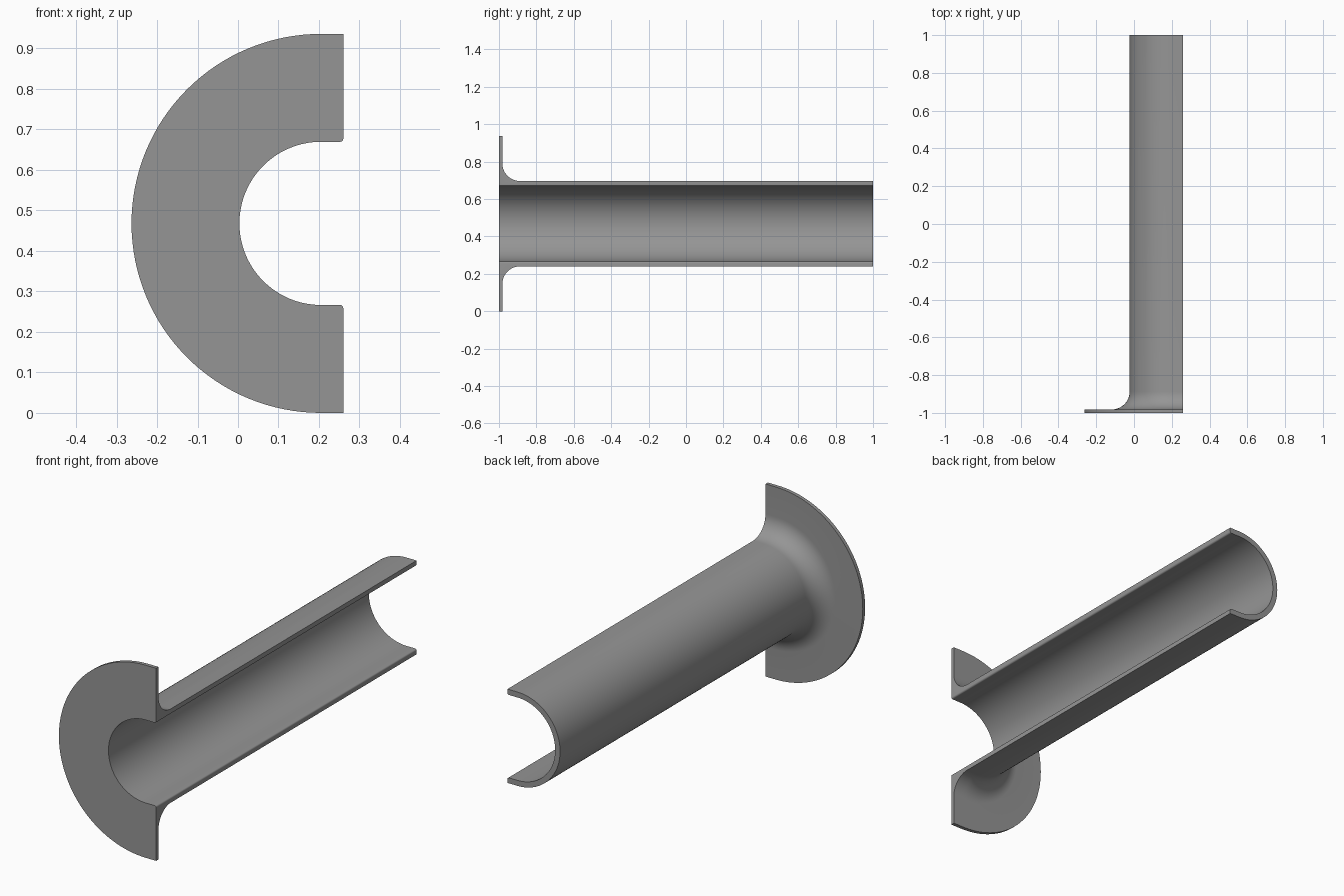
import bpy, bmesh, math

if "Cube" in bpy.data.objects:
    bpy.data.objects.remove(bpy.data.objects["Cube"])

CX, CZ = 0.205, 0.468        # axis of the half-round sweep
X_END = 0.26                 # open side
R_IN, R_TUBE, R_FLANGE = 0.2015, 0.228, 0.468
Y_FLANGE, FILLET, EDGE = -0.982, 0.095, 0.008

# Wall profile as (radius, y): bore, flange, fillet, tube
profile = [(R_IN, -1), (R_FLANGE, -1), (R_FLANGE, Y_FLANGE)]
for i in range(13):
    a = math.pi / 2 * i / 12
    profile.append((R_TUBE + FILLET * (1 - math.sin(a)),
                    Y_FLANGE + FILLET * (1 - math.cos(a))))
profile += [(R_TUBE, 1), (R_IN, 1)]

# Sweep stations as (x of the station, angle, widening of the bore edge)
lip = []
for i in range(7):
    a = math.pi / 2 * (6 - i) / 6
    lip.append((X_END - EDGE + EDGE * math.sin(a), EDGE * (1 - math.cos(a))))
STEPS = 64
stations = [(x, 0, w) for x, w in lip]
stations += [(CX, math.pi * i / STEPS, 0) for i in range(STEPS + 1)]
stations += [(x, math.pi, w) for x, w in reversed(lip)]

# Flanged half tube
bm = bmesh.new()
rows = []
for x, ang, widen in stations:
    row = []
    for r, y in profile:
        if r == R_IN:
            r += widen
        row.append(bm.verts.new((x - r * math.sin(ang), y, CZ + r * math.cos(ang))))
    rows.append(row)
n = len(profile)
for a, b in zip(rows, rows[1:]):
    for i in range(n):
        j = (i + 1) % n
        bm.faces.new((a[i], a[j], b[j], b[i]))
# Flat cut faces on the open side
bm.faces.new(rows[0])
bm.faces.new(rows[-1])
bmesh.ops.recalc_face_normals(bm, faces=bm.faces)

mesh = bpy.data.meshes.new("flanged_half_tube")
bm.to_mesh(mesh)
bm.free()
grey = bpy.data.materials.new("mid grey")
grey.diffuse_color = (0.30, 0.30, 0.30, 1)
grey.use_nodes = True
grey.node_tree.nodes["Principled BSDF"].inputs["Base Color"].default_value = grey.diffuse_color
mesh.materials.append(grey)
tube = bpy.data.objects.new("flanged_half_tube", mesh)
bpy.context.collection.objects.link(tube)
bpy.context.view_layer.objects.active = tube
tube.select_set(True)
bpy.ops.object.shade_smooth_by_angle(angle=math.radians(30))
